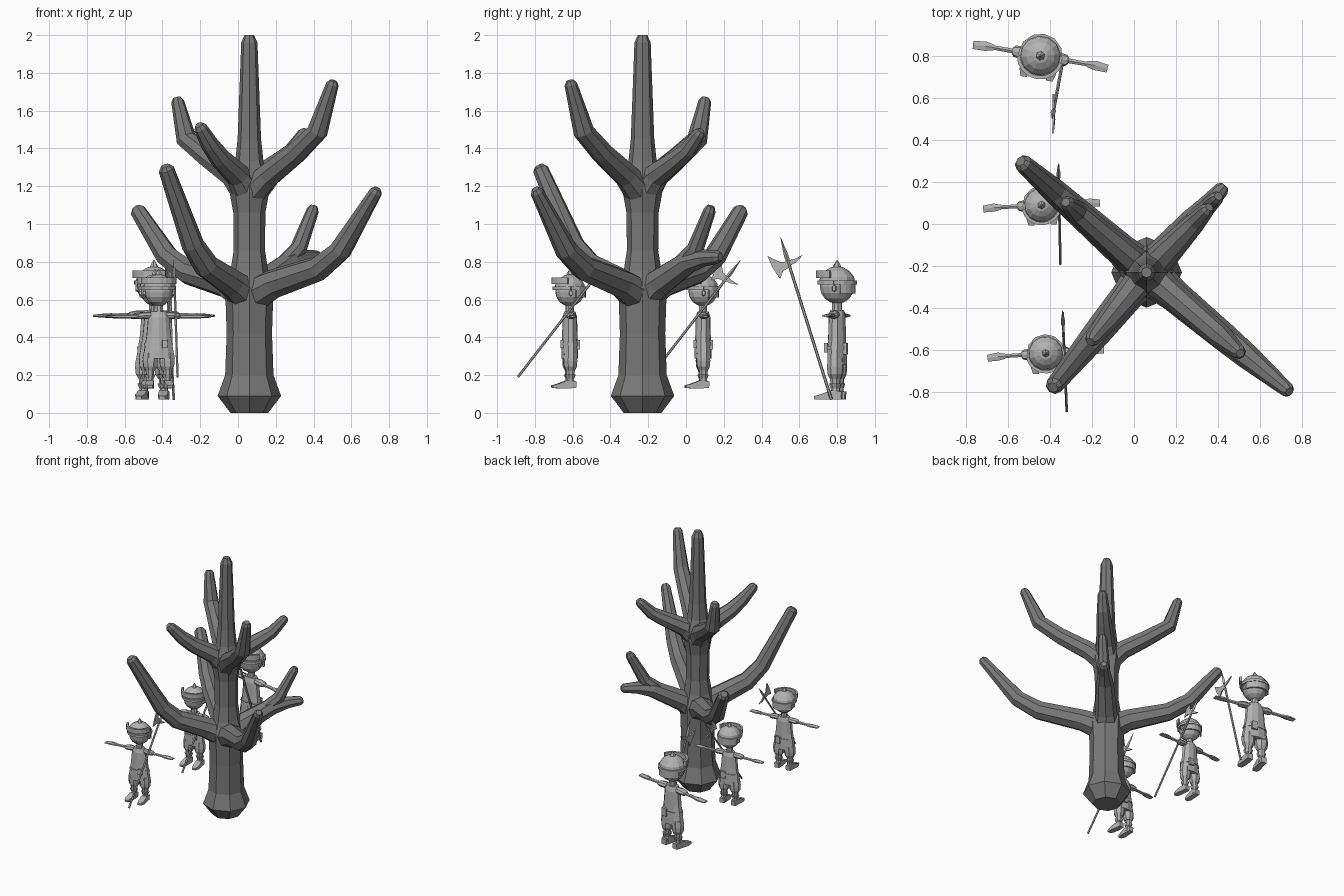
import bpy, bmesh, math
from mathutils import Vector, Matrix

if "Cube" in bpy.data.objects:
    bpy.data.objects.remove(bpy.data.objects["Cube"])

X, Y, Z = Vector((1, 0, 0)), Vector((0, 1, 0)), Vector((0, 0, 1))


def material(name, v):
    m = bpy.data.materials.new(name)
    m.diffuse_color = (v, v, v, 1)
    m.use_nodes = True
    m.node_tree.nodes["Principled BSDF"].inputs["Base Color"].default_value = m.diffuse_color
    return m


BARK = material("dark grey bark", 0.19)
LIGHT = material("light grey", 0.45)


def make(name, verts, faces, mat, M=Matrix()):
    bm = bmesh.new()
    bv = [bm.verts.new(M @ Vector(v)) for v in verts]
    for f in faces:
        bm.faces.new([bv[i] for i in f])
    bmesh.ops.recalc_face_normals(bm, faces=bm.faces)
    me = bpy.data.meshes.new(name)
    bm.to_mesh(me)
    bm.free()
    me.materials.append(mat)
    ob = bpy.data.objects.new(name, me)
    bpy.context.collection.objects.link(ob)
    return ob


def loft(name, pts, mat, M=Matrix(), ref=Y, n=8, turn=0.0):
    """Tube through (x, y, z, rx, ry) points with flat end caps."""
    c = [Vector(p[:3]) for p in pts]
    verts, faces = [], []
    for i, p in enumerate(pts):
        a, b = c[max(i - 1, 0)], c[min(i + 1, len(c) - 1)]
        t = (b - a).normalized()
        s = t.cross(ref).normalized()
        u = s.cross(t)
        for k in range(n):
            g = 2 * math.pi * k / n + turn
            verts.append(c[i] + s * math.cos(g) * p[3] + u * math.sin(g) * p[-1])
    for i in range(len(pts) - 1):
        for k in range(n):
            j = (k + 1) % n
            faces.append((i * n + k, i * n + j, i * n + n + j, i * n + n + k))
    faces += [tuple(range(n)), tuple(range(len(verts) - n, len(verts)))]
    return make(name, verts, faces, mat, M)


def plate(name, outline, o, ax, ay, th, mat):
    """Flat outline in the plane ax, ay with thickness th."""
    nrm = ax.cross(ay).normalized() * th / 2
    n = len(outline)
    base = [o + ax * p[0] + ay * p[1] for p in outline]
    verts = [b - nrm for b in base] + [b + nrm for b in base]
    faces = [tuple(range(n)), tuple(range(n, 2 * n))]
    faces += [(i, (i + 1) % n, n + (i + 1) % n, n + i) for i in range(n)]
    return make(name, verts, faces, mat)


# ---- tree trunk
CX, CY = 0.06, -0.23
trunk = [(0.0, .10), (.09, .168), (.20, .128), (.42, .12), (.57, .125), (.66, .13), (.75, .10),
         (.86, .083), (1.06, .085), (1.17, .105), (1.26, .10), (1.33, .075), (1.45, .062),
         (1.96, .043), (2.0, .025)]
loft("tree_trunk", [(CX, CY, z, r, r) for z, r in trunk], BARK)


# ---- branches: straight in plan, bending upward
def branch(name, tip, prof):
    pts = []
    for f, z, r in prof:
        pts.append((CX + (tip[0] - CX) * f, CY + (tip[1] - CY) * f, z, r, r))
    a, b = Vector(pts[-2][:3]), Vector(pts[-1][:3])
    e = b + (b - a).normalized() * 0.02
    pts.append((*e, pts[-1][3] * .6, pts[-1][3] * .6))
    loft(name, pts, BARK, ref=Z)


S0, S1 = (0, .61, .10), (.2, .685, .078)
branch("lower_branch_front_right", (.73, -.79), [S0, S1, (.55, .765, .068), (.72, .86, .06), (1, 1.17, .035)])
branch("lower_branch_front_left", (-.38, -.77), [S0, S1, (.52, .78, .068), (.68, .89, .06), (1, 1.29, .042)])
branch("lower_branch_back_left", (-.53, .29), [S0, S1, (.55, .745, .066), (.74, .83, .06), (1, 1.07, .042)])
branch("lower_branch_back_right", (.43, .18), [S0, S1, (.6, .80, .062), (.8, .82, .045), (.97, .825, .035)])
U0, U1 = (0, 1.15, .085), (.22, 1.255, .068)
branch("upper_branch_front_right", (.50, -.61), [U0, U1, (.56, 1.375, .06), (.82, 1.49, .056), (1, 1.74, .034)])
branch("upper_branch_back_left", (-.32, .10), [U0, U1, (.56, 1.35, .06), (.88, 1.45, .055), (1, 1.65, .034)])
branch("upper_branch_front_left", (-.20, -.55), [U0, U1, (.6, 1.35, .056), (.8, 1.42, .048), (1, 1.51, .036)])
branch("upper_branch_back_right", (.35, .07), [U0, U1, (.6, 1.34, .055), (.8, 1.39, .046), (1, 1.48, .034)])
loft("branch_fork", [(.25, -.02, .79, .05, .05), (.32, .05, .87, .045, .045), (.395, .125, 1.07, .033, .033),
                     (.402, .132, 1.095, .02, .02)], BARK, ref=Z)


# ---- soldier, feet at local z = 0, facing -y
def soldier(tag, loc, scale, turn):
    M = Matrix.Translation(loc) @ Matrix.Rotation(math.radians(turn), 4, 'Z') @ Matrix.Scale(scale, 4)

    def up(name, prof, x=0, y=0, n=8):
        loft(f"{tag}_{name}", [(x, y, *p) for p in prof], LIGHT, M, n=n, turn=math.pi / n)

    # body
    up("tunic", [(.185, .105, .052), (.23, .095, .052), (.33, .078, .048), (.44, .068, .045), (.475, .05, .035)], n=10)
    up("belt", [(.265, .094, .056), (.285, .09, .056)], n=10)
    up("neck", [(.46, .028, .028), (.54, .026, .026)])
    up("pouch", [(.25, .024, .012), (.30, .024, .012)], x=.035, y=-.052, n=4)
    up("back_pouch", [(.24, .03, .015), (.30, .03, .015)], x=.03, y=.05, n=4)
    # head and helmet
    up("head", [(.60 - .092 * math.cos(a), max(.088 * math.sin(a), .01), max(.092 * math.sin(a), .01))
                for a in [math.pi * i / 8 for i in range(9)]], n=12)
    up("helmet", [(.615, .099, .097), (.65, .092, .09), (.68, .068, .066), (.70, .035, .035), (.705, .012, .012)], n=12)
    up("helmet_spike", [(.695, .024, .024), (.71, .02, .02), (.74, .002, .002)], n=6)

    def arc(name, r, z, a0, a1, th, h, steps=8):
        g = [math.radians(a0 + (a1 - a0) * i / steps) for i in range(steps + 1)]
        loft(f"{tag}_{name}", [(r * math.cos(a), r * math.sin(a), z, th, h) for a in g],
             LIGHT, M, ref=Z, n=4, turn=math.pi / 4)
    arc("visor", .104, .665, 190, 350, .012, .028)
    arc("helmet_band", .099, .62, 0, 360, .01, .014, 12)
    arc("neck_guard", .093, .595, 20, 160, .009, .045)
    for s, side in ((-1, "left"), (1, "right")):
        # legs
        up(f"breeches_{side}", [(.11, .03, .03), (.135, .046, .042), (.17, .05, .045), (.22, .045, .042)], x=s * .052)
        up(f"leg_{side}", [(.015, .026, .028), (.06, .022, .024), (.125, .03, .03)], x=s * .054)
        up(f"boot_cuff_{side}", [(.06, .025, .026), (.085, .036, .034)], x=s * .054)
        loft(f"{tag}_shoe_{side}", [(s * .055, .035, .022, .03, .03), (s * .056, -.02, .025, .034, .035),
                                    (s * .062, -.075, .014, .036, .02), (s * .062, -.11, .01, .022, .012)],
             LIGHT, M, ref=Z, n=4, turn=math.pi / 4)
        # arms and flat hands
        loft(f"{tag}_sleeve_{side}", [(s * .05, 0, .45, .022, .024), (s * .09, 0, .45, .022, .032),
                                      (s * .125, 0, .447, .019, .027), (s * .135, 0, .446, .013, .015)], LIGHT, M)
        loft(f"{tag}_arm_{side}", [(s * .12, 0, .446, .013, .013), (s * .25, 0, .445, .011, .012)], LIGHT, M, n=6)
        loft(f"{tag}_hand_{side}", [(s * .225, 0, .445, .013, .016), (s * .265, 0, .445, .011, .026),
                                    (s * .325, -.005, .444, .006, .022)], LIGHT, M, n=6)
        # ears
        loft(f"{tag}_ear_{side}", [(s * .08, .0, .59, .022, .014), (s * .098, .0, .59, .016, .01)], LIGHT, M, n=6)


# ---- halberd along base -> tip, axe blade on the far side
def halberd(tag, base, tip):
    base, tip = Vector(base), Vector(tip)
    L = (tip - base).length
    a = (tip - base) / L
    d = a.cross(X).normalized()
    d = -d if d.y > 0 else d
    k = L / .90
    p = lambda t, r: (*(base + a * t * k), r * k, r * k)
    loft(f"{tag}_halberd_shaft", [p(0, .008), p(.80, .008)], LIGHT, ref=X, n=6)
    loft(f"{tag}_halberd_point", [p(.77, .011), p(.80, .012), p(.9, .001)], LIGHT, ref=X, n=4)
    pl = lambda nm, o: plate(f"{tag}_{nm}", [(u * k, v * k) for u, v in o], base, a, d, .008, LIGHT)
    pl("axe_blade", [(.735, 0), (.765, 0), (.775, .04), (.825, .095), (.76, .088), (.69, .068), (.725, .04)])
    pl("axe_spike", [(.74, 0), (.77, 0), (.768, -.04), (.775, -.085), (.75, -.04)])


soldier("front_soldier", (-.42, -.615, .13), .855, 4)
soldier("middle_soldier", (-.44, .09, .13), .855, 3)
soldier("rear_soldier", (-.445, .80, .07), 1.0, -10)
halberd("front_soldier", (-.32, -.89, .19), (-.34, -.41, .81))
halberd("middle_soldier", (-.35, -.19, .19), (-.36, .29, .81))
halberd("rear_soldier", (-.34, .77, .07), (-.39, .50, .93))
